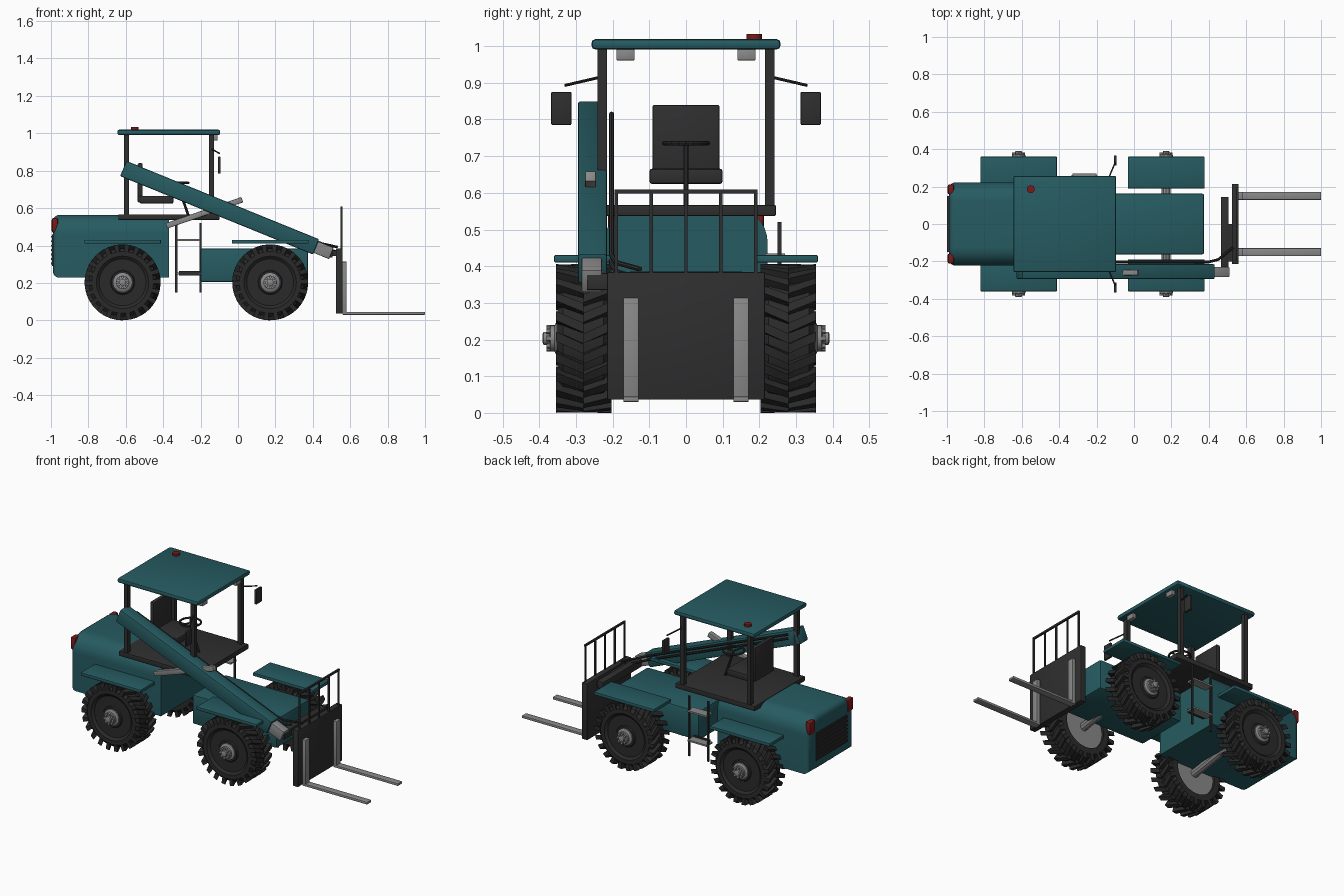
import bpy
import bmesh
from math import cos, sin, tau
from mathutils import Matrix, Vector

cube = bpy.data.objects.get("Cube")
if cube:
    bpy.data.objects.remove(cube)


def material(name, r, g, b):
    mat = bpy.data.materials.new(name)
    mat.use_nodes = True
    mat.diffuse_color = (r, g, b, 1)
    shader = mat.node_tree.nodes["Principled BSDF"]
    shader.inputs["Base Color"].default_value = (r, g, b, 1)
    shader.inputs["Roughness"].default_value = 0.6
    return mat


TEAL = material("teal paint", 0.019, 0.105, 0.12)
BLACK = material("black frame", 0.028, 0.028, 0.028)
RUBBER = material("tyre rubber", 0.023, 0.023, 0.023)
STEEL = material("bare steel", 0.25, 0.25, 0.25)
RED = material("red lamp", 0.2, 0.01, 0.01)


def finish(name, bm, mat):
    """Turn a bmesh into a finished object with sharp edges kept."""
    bmesh.ops.recalc_face_normals(bm, faces=bm.faces)
    mesh = bpy.data.meshes.new(name)
    bm.to_mesh(mesh)
    bm.free()
    mesh.materials.append(mat)
    mesh.polygons.foreach_set("use_smooth", [True] * len(mesh.polygons))
    mesh.set_sharp_from_angle(angle=0.6)
    obj = bpy.data.objects.new(name, mesh)
    bpy.context.scene.collection.objects.link(obj)
    return obj


def cuboid(center, size):
    bm = bmesh.new()
    bmesh.ops.create_cube(bm, size=1, matrix=Matrix.Diagonal((*size, 1)))
    bmesh.ops.translate(bm, verts=bm.verts, vec=center)
    return bm


def box(name, center, size, mat, bevel=0.0, tilt=0.0):
    """Box with rounded edges, tilted about the sideways axis."""
    bm = cuboid((0, 0, 0), size)
    if bevel:
        bmesh.ops.bevel(bm, geom=bm.edges[:], offset=bevel, segments=2,
                        profile=0.5, affect='EDGES')
    turn = Matrix.Translation(center) @ Matrix.Rotation(tilt, 4, 'Y')
    bmesh.ops.transform(bm, matrix=turn, verts=bm.verts)
    return finish(name, bm, mat)


def add_rod(bm, a, b, radius, sides=10):
    a, b = Vector(a), Vector(b)
    turn = (b - a).to_track_quat('Z', 'Y').to_matrix().to_4x4()
    bmesh.ops.create_cone(bm, cap_ends=True, segments=sides, radius1=radius,
                          radius2=radius, depth=(b - a).length,
                          matrix=Matrix.Translation((a + b) / 2) @ turn)


def rod(name, points, radius, mat, sides=10):
    bm = bmesh.new()
    for a, b in zip(points, points[1:]):
        add_rod(bm, a, b, radius, sides)
    return finish(name, bm, mat)


def lathe(name, profile, place, side, mat, steps=40):
    """Spin (radius, y) points about the axle."""
    bm = bmesh.new()
    rings = []
    for r, y in profile:
        rings.append([bm.verts.new((place[0] + r * cos(tau * i / steps), side * y,
                                    place[1] + r * sin(tau * i / steps)))
                      for i in range(steps)])
    for low, high in zip(rings, rings[1:]):
        for i in range(steps):
            j = (i + 1) % steps
            bm.faces.new((low[i], low[j], high[j], high[i]))
    for ring in (rings[0], rings[-1]):
        bm.faces.new(ring)
    return finish(name, bm, mat)


def wheel(label, x, side):
    z, grip, lugs = 0.203, 0.203, 22
    # Tyre with hollow inner face, dished outer face
    lathe(label + "_tyre", [(0.13, 0.235), (0.13, 0.208), (0.165, 0.208), (0.182, 0.225),
                            (0.182, 0.335), (0.165, 0.35), (0.14, 0.35), (0.125, 0.338),
                            (0.065, 0.338), (0.06, 0.344)], (x, z), side, RUBBER)
    lathe(label + "_inner_rim", [(0.131, 0.232), (0.131, 0.222)], (x, z), side, STEEL)
    # Slanted tread lugs in two staggered rows
    bm = bmesh.new()
    for i in range(lugs):
        for row, edge in enumerate((0.203, 0.355)):
            start = tau * (i + row / 2) / lugs
            verts = []
            for y, slant in ((0.279, 0.0), (edge, 0.17)):
                for r in (0.165, grip):
                    for half in (-0.065, 0.065):
                        a = start + slant + half
                        verts.append(bm.verts.new((x + r * cos(a), side * y, z + r * sin(a))))
            bmesh.ops.convex_hull(bm, input=verts)
    finish(label + "_tread", bm, RUBBER)
    # Hub flange, cap and bolts
    lathe(label + "_hub", [(0.05, 0.335), (0.05, 0.352), (0.036, 0.358), (0.036, 0.37),
                           (0.018, 0.372), (0.018, 0.388), (0.012, 0.391)],
          (x, z), side, STEEL, 24)
    bm = bmesh.new()
    for i in range(8):
        bx, bz = x + 0.028 * cos(tau * i / 8), z + 0.028 * sin(tau * i / 8)
        add_rod(bm, (bx, side * 0.36, bz), (bx, side * 0.381, bz), 0.008, 6)
    finish(label + "_bolts", bm, STEEL)


for side, hand in ((1, "left"), (-1, "right")):
    for x, end in ((-0.617, "rear"), (0.172, "front")):
        wheel(f"{end}_{hand}_wheel", x, side)
        box(f"{end}_{hand}_fender", (x, side * 0.275, 0.42), (0.41, 0.17, 0.02), TEAL, 0.004)
        rod(f"{end}_{hand}_axle", [(x, 0, 0.24), (x, side * 0.23, 0.203)], 0.025, STEEL)
    # Cab pillars, work lights, mirrors and tail lamps
    for x, end in ((-0.597, "rear"), (-0.142, "front")):
        box(f"{end}_{hand}_pillar", (x, side * 0.228, 0.775), (0.026, 0.026, 0.44), BLACK)
    box(hand + "_work_light", (-0.122, side * 0.165, 0.976), (0.025, 0.05, 0.03), STEEL, 0.003)
    rod(hand + "_mirror_arm", [(-0.14, side * 0.235, 0.915), (-0.1, side * 0.33, 0.893)],
        0.004, BLACK)
    box(hand + "_mirror", (-0.1, side * 0.34, 0.83), (0.014, 0.055, 0.09), BLACK, 0.003)
    box(hand + "_tail_lamp", (-0.979, side * 0.185, 0.508), (0.034, 0.055, 0.078), RED, 0.01)

# Rear engine body: rounded shoulders, softened tail
bm = cuboid((-0.68, 0, 0.396), (0.62, 0.445, 0.336))
shoulders = [e for e in bm.edges if all(v.co.z > 0.5 for v in e.verts)
             and abs(e.verts[0].co.x - e.verts[1].co.x) > 0.1]
bmesh.ops.bevel(bm, geom=shoulders, offset=0.1, segments=8, profile=0.5, affect='EDGES')
tail = [e for e in bm.edges if all(v.co.x < -0.98 for v in e.verts)]
bmesh.ops.bevel(bm, geom=tail, offset=0.035, segments=4, profile=0.5, affect='EDGES')
finish("engine_body", bm, TEAL)

# Rear grille with slats
box("rear_grille", (-0.99, 0, 0.375), (0.008, 0.3, 0.17), BLACK)
for i in range(7):
    box(f"grille_slat_{i}", (-0.994, 0, 0.303 + 0.024 * i), (0.01, 0.3, 0.01), BLACK)

box("front_body", (0.088, 0, 0.295), (0.575, 0.325, 0.18), TEAL, 0.01)

# Cab floor, roof and beacon
box("cab_floor", (-0.37, 0, 0.552), (0.54, 0.49, 0.03), BLACK, 0.003)
box("cab_roof", (-0.37, 0, 1.005), (0.55, 0.515, 0.028), TEAL, 0.01)
rod("beacon", [(-0.552, 0.186, 1.01), (-0.552, 0.186, 1.033)], 0.021, RED, 20)

# Seat and steering
box("seat_cushion", (-0.435, 0, 0.645), (0.18, 0.2, 0.042), BLACK, 0.008)
box("seat_back", (-0.523, 0, 0.735), (0.026, 0.184, 0.21), BLACK, 0.006)
rod("steering_column", [(-0.265, 0, 0.56), (-0.325, 0, 0.732)], 0.007, BLACK)
rim = [(-0.325 + 0.06 * cos(tau * i / 20), 0.06 * sin(tau * i / 20), 0.735) for i in range(21)]
rod("steering_wheel", rim, 0.006, BLACK, 8)
for i in range(3):
    rod(f"steering_spoke_{i}", [(-0.325, 0, 0.733), rim[i * 7]], 0.005, BLACK, 6)

# Ladder on the left
for x, end in ((-0.33, "rear"), (-0.2, "front")):
    box(end + "_ladder_post", (x, 0.255, 0.335), (0.011, 0.011, 0.37), BLACK)
for z, level in ((0.43, "upper"), (0.25, "lower")):
    box(level + "_step", (-0.265, 0.243, z), (0.13, 0.055, 0.01), STEEL)
box("step_brace", (-0.26, 0.216, 0.252), (0.11, 0.01, 0.024), BLACK)

# Lifting boom, inner section and lift cylinder
box("boom", (-0.098, -0.255, 0.602), (1.113, 0.08, 0.088), TEAL, 0.008, 0.386)
box("boom_inner_section", (0.42, -0.257, 0.39), (0.17, 0.055, 0.066), STEEL, 0.004, 0.386)
box("lift_cylinder", (-0.18, -0.26, 0.575), (0.43, 0.03, 0.03), STEEL, 0.004, -0.333)
for i in range(2):
    drop = 0.025 * i
    rod(f"boom_hose_{i}", [(-0.55, -0.203, 0.815 - drop), (0.4, -0.203, 0.43 - drop),
                           (0.45, -0.19, 0.41 - drop), (0.53, -0.125, 0.392 - drop)],
        0.007, BLACK, 8)

# Fork carriage with load guard
box("carriage_beam", (0.485, -0.063, 0.358), (0.042, 0.415, 0.046), BLACK, 0.003)
box("carriage_link", (0.515, -0.1, 0.358), (0.03, 0.2, 0.03), BLACK)
box("carriage_plate", (0.541, 0, 0.21), (0.036, 0.43, 0.348), BLACK, 0.003)
box("guard_rail", (0.553, 0, 0.604), (0.011, 0.39, 0.011), BLACK)
for i in range(5):
    box(f"guard_post_{i}", (0.553, 0.095 * (i - 2), 0.49), (0.009, 0.009, 0.23), BLACK)
for side, hand in ((1, "left"), (-1, "right")):
    box(hand + "_fork_shank", (0.569, side * 0.15, 0.172), (0.022, 0.042, 0.284), STEEL, 0.003)
    box(hand + "_fork_tine", (0.78, side * 0.15, 0.037), (0.44, 0.042, 0.015), STEEL, 0.003)
